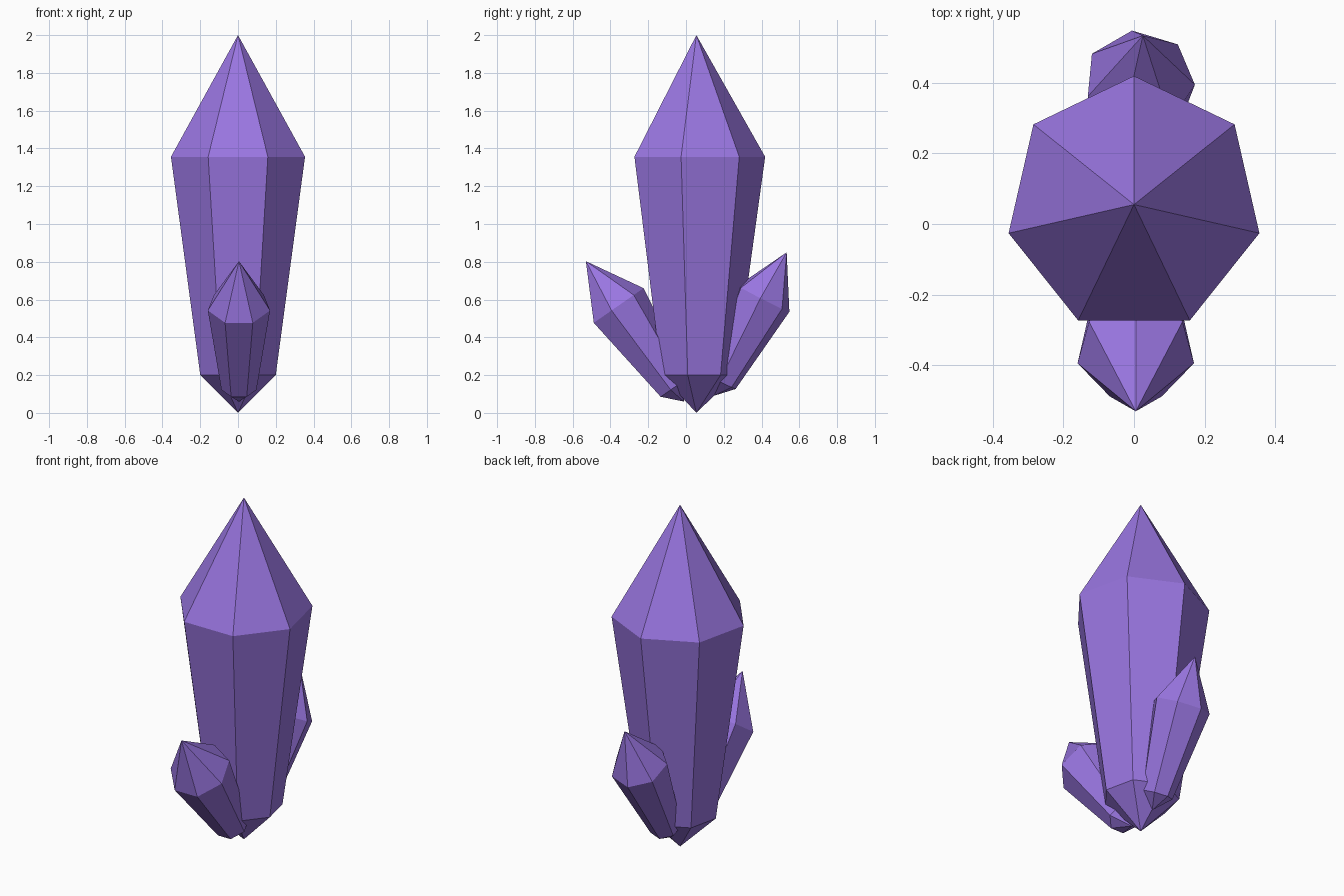
import bpy, bmesh, math
from mathutils import Vector

if "Cube" in bpy.data.objects:
    bpy.data.objects.remove(bpy.data.objects["Cube"])

SIDES = 7
mat = bpy.data.materials.new("violet_crystal")
mat.diffuse_color = (0.32, 0.18, 0.75, 1)
mat.use_nodes = True
mat.node_tree.nodes["Principled BSDF"].inputs["Base Color"].default_value = mat.diffuse_color


def crystal(name, base, tip, radius, phase):
    """Double-pointed, flaring seven-sided crystal between two tips."""
    base, tip = Vector(base), Vector(tip)
    axis = tip - base
    n = axis.normalized()
    v = n.cross(Vector((1, 0, 0))).normalized()
    u = v.cross(n)
    bm = bmesh.new()

    def ring(t, r):
        c = base + axis * t
        angles = [math.radians(phase) + math.tau * i / SIDES for i in range(SIDES)]
        return [bm.verts.new(c + (u * math.cos(a) + v * math.sin(a)) * r) for a in angles]

    bottom, top = bm.verts.new(base), bm.verts.new(tip)
    low = ring(0.1, radius * 0.563)
    high = ring(0.678, radius)
    for i in range(SIDES):
        j = (i + 1) % SIDES
        bm.faces.new((bottom, low[j], low[i]))
        bm.faces.new((low[i], low[j], high[j], high[i]))
        bm.faces.new((high[i], high[j], top))
    bmesh.ops.recalc_face_normals(bm, faces=bm.faces)
    mesh = bpy.data.meshes.new(name)
    bm.to_mesh(mesh)
    bm.free()
    mesh.materials.append(mat)
    obj = bpy.data.objects.new(name, mesh)
    bpy.context.collection.objects.link(obj)
    return obj


# Tall central crystal
crystal("main_crystal", (0, 0.055, 0), (0, 0.055, 2), 0.364, 90)
# Small crystals leaning out at front and back
crystal("front_crystal", (0.005, -0.012, 0.06), (0.005, -0.53, 0.803), 0.169, 90)
crystal("back_crystal", (-0.003, 0.146, 0.09), (0.025, 0.533, 0.85), 0.157, 46.5)
